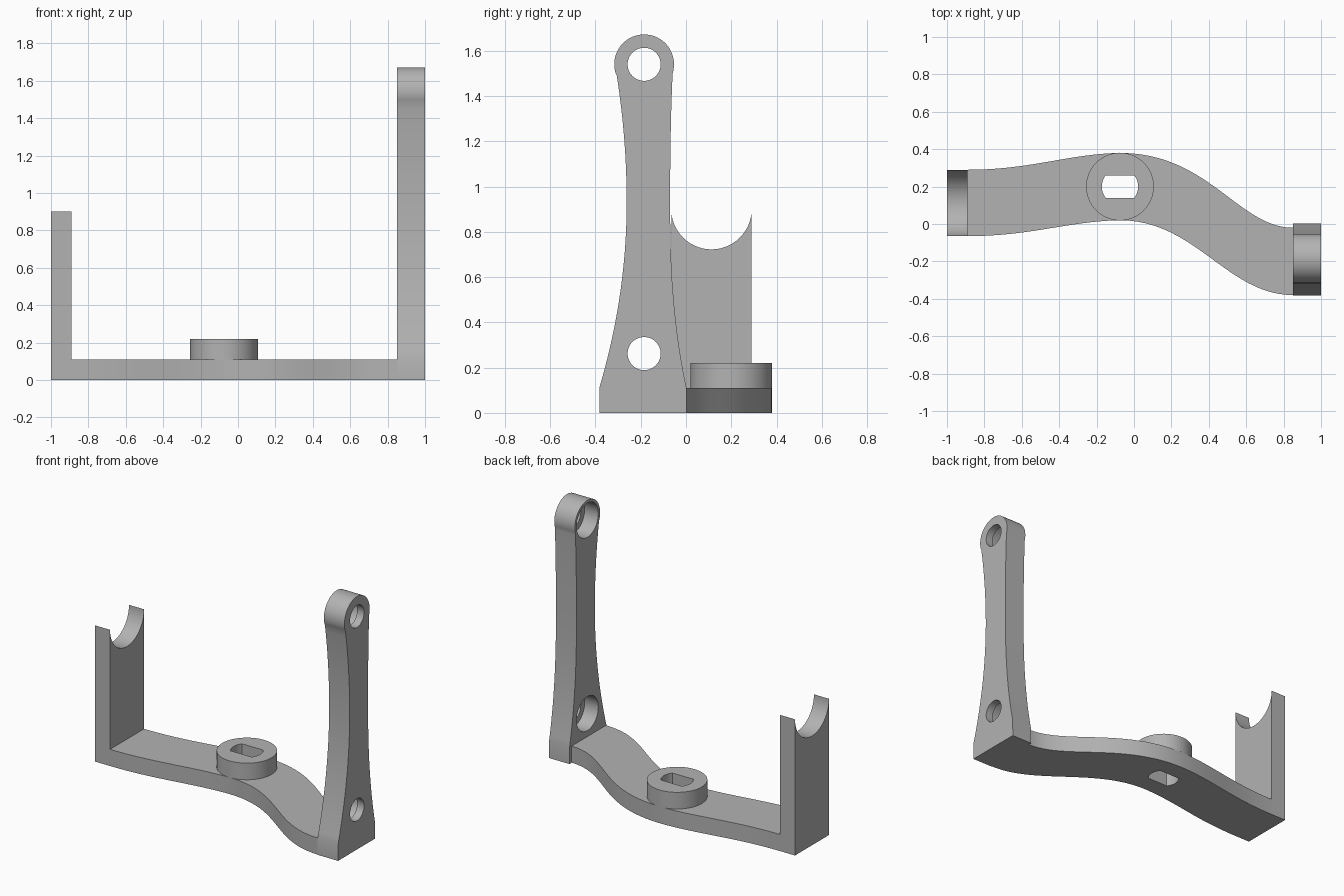
import bpy, bmesh
from math import sin, cos, radians, asin
from mathutils import Vector

cube = bpy.data.objects.get("Cube")
if cube:
    bpy.data.objects.remove(cube, do_unlink=True)

GREY = (0.45, 0.45, 0.45, 1.0)
metal = bpy.data.materials.new("plain grey")
metal.use_nodes = True
metal.diffuse_color = GREY
metal.node_tree.nodes["Principled BSDF"].inputs["Base Color"].default_value = GREY


def prism(name, outline, axis, low, high):
    """Extrude a 2D outline along x (outline is y,z) or along z (outline is x,y)."""
    bm = bmesh.new()
    place = (lambda a, b: (low, a, b)) if axis == "x" else (lambda a, b: (a, b, low))
    face = bm.faces.new([bm.verts.new(place(a, b)) for a, b in outline])
    moved = bmesh.ops.extrude_face_region(bm, geom=[face])["geom"]
    step = Vector((high - low, 0, 0) if axis == "x" else (0, 0, high - low))
    bmesh.ops.translate(bm, vec=step, verts=[v for v in moved if isinstance(v, bmesh.types.BMVert)])
    bmesh.ops.recalc_face_normals(bm, faces=bm.faces)
    mesh = bpy.data.meshes.new(name)
    bm.to_mesh(mesh)
    bm.free()
    mesh.materials.append(metal)
    obj = bpy.data.objects.new(name, mesh)
    bpy.context.collection.objects.link(obj)
    return obj


def arc(cx, cy, r, start, end, n):
    angles = [radians(start + (end - start) * i / n) for i in range(n + 1)]
    return [(cx + r * cos(a), cy + r * sin(a)) for a in angles]


def circle(cx, cy, r, n=64):
    return arc(cx, cy, r, 0, 360, n)[:-1]


def bezier(p0, p1, p2, p3, n=24):
    pts = []
    for i in range(n + 1):
        t = i / n
        w = ((1 - t) ** 3, 3 * t * (1 - t) ** 2, 3 * t * t * (1 - t), t ** 3)
        pts.append(tuple(sum(k * p[c] for k, p in zip(w, (p0, p1, p2, p3))) for c in (0, 1)))
    return pts


def cut(obj, cutter):
    mod = obj.modifiers.new("cut", "BOOLEAN")
    mod.operation, mod.solver, mod.object = "DIFFERENCE", "EXACT", cutter
    bpy.context.view_layer.objects.active = obj
    bpy.ops.object.modifier_apply(modifier=mod.name)


def discard(cutter):
    bpy.data.objects.remove(cutter, do_unlink=True)


THICK = 0.11
SHORT_IN, TALL_IN = -0.89, 0.85
HUB = (-0.075, 0.2)

# Wavy base bar
front = bezier((SHORT_IN, -0.065), (-0.55, -0.065), (-0.35, 0.015), (HUB[0], 0.02))
front += bezier((HUB[0], 0.02), (0.33, 0.02), (0.5, -0.38), (TALL_IN, -0.38))[1:]
back = bezier((SHORT_IN, 0.29), (-0.55, 0.29), (-0.35, 0.375), (HUB[0], 0.38))
back += bezier((HUB[0], 0.38), (0.4, 0.38), (0.56, -0.02), (TALL_IN, -0.02))[1:]
base = prism("base_bar", front + back[::-1], "z", 0, THICK)

# Round hub with a slot that has two flat sides, cut through the base
hub = prism("hub", circle(*HUB, 0.181), "z", THICK, 0.22)
SLOT_R, SLOT_HALF = 0.097, 0.06
tip = asin(SLOT_HALF / SLOT_R) * 180 / 3.14159265
slot = arc(*HUB, SLOT_R, -tip, tip, 16) + arc(*HUB, SLOT_R, 180 - tip, 180 + tip, 16)
slot_cutter = prism("slot_cutter", slot, "z", -0.1, 0.4)
cut(base, slot_cutter)
cut(hub, slot_cutter)
discard(slot_cutter)

# Short post with a half-round cradle
cradle = [(-0.065, 0), (0.29, 0)] + arc(0.1125, 0.9, 0.1775, 0, -180, 40)
short_post = prism("short_post", cradle, "x", -1, SHORT_IN)

# Tall waisted post with a rounded head
HEAD = (-0.185, 1.54)


def waist(z):
    """Back and front edge of the post at height z."""
    t = z - 0.93
    back_edge = -0.07 + (0.116 if t < 0 else 0.042) * abs(t) ** 2.4
    front_edge = -0.262 - (0.18 if t < 0 else 0.14) * t * t
    return back_edge, front_edge


heights = [THICK + (1.49 - THICK) * i / 32 for i in range(33)]
profile = [(-0.383, 0), (0.003, 0)]
profile += [(waist(z)[0], z) for z in heights]
profile += arc(*HEAD, 0.132, -17, 197, 40)
profile += [(waist(z)[1], z) for z in reversed(heights)]
tall_post = prism("tall_post", profile, "x", TALL_IN, 1)

# Through holes, with wider recesses on the inner face
for z in (0.262, HEAD[1]):
    for radius, low, high in ((0.073, 0.7, 1.1), (0.113, 0.7, TALL_IN + 0.1)):
        cutter = prism("hole_cutter", circle(HEAD[0], z, radius), "x", low, high)
        cut(tall_post, cutter)
        discard(cutter)

# Smooth curved walls, keep edges crisp
bpy.ops.object.select_all(action="DESELECT")
for part in (base, hub, short_post, tall_post):
    part.select_set(True)
    bpy.context.view_layer.objects.active = part
bpy.ops.object.shade_smooth_by_angle(angle=radians(25))
